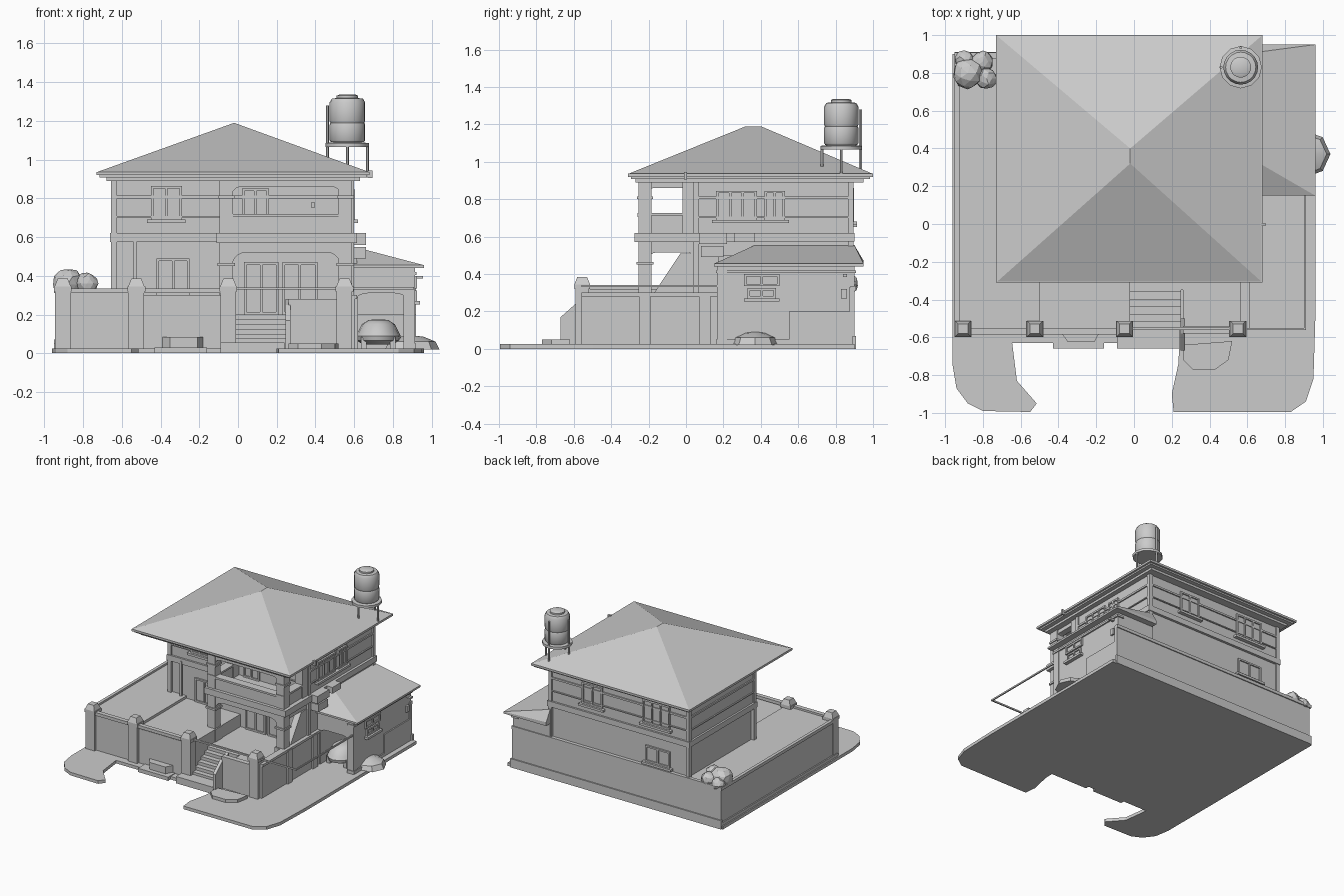
import bpy, bmesh, math, random
from mathutils import Vector

if "Cube" in bpy.data.objects:
    bpy.data.objects.remove(bpy.data.objects["Cube"])
random.seed(4)


def mesh(name, verts, faces):
    me = bpy.data.meshes.new(name)
    me.from_pydata(verts, [], faces)
    bm = bmesh.new()
    bm.from_mesh(me)
    bmesh.ops.recalc_face_normals(bm, faces=bm.faces)
    bm.to_mesh(me)
    bm.free()
    ob = bpy.data.objects.new(name, me)
    bpy.context.collection.objects.link(ob)
    return ob


def prism(name, pts, axis, a, b):
    """Extrude a 2D outline along an axis between a and b."""
    put = {'x': lambda p, t: (t, p[0], p[1]), 'y': lambda p, t: (p[0], t, p[1]),
           'z': lambda p, t: (p[0], p[1], t)}[axis]
    n = len(pts)
    v = [put(p, a) for p in pts] + [put(p, b) for p in pts]
    f = [tuple(range(n)), tuple(range(2 * n - 1, n - 1, -1))]
    f += [(i, (i + 1) % n, n + (i + 1) % n, n + i) for i in range(n)]
    return mesh(name, v, f)


def box(name, x0, x1, y0, y1, z0, z1):
    return prism(name, [(x0, y0), (x1, y0), (x1, y1), (x0, y1)], 'z', z0, z1)


def lathe(name, prof, x, y, n=20, sy=1.0):
    v, f = [], []
    for r, z in prof:
        for i in range(n):
            t = 2 * math.pi * i / n
            v.append((x + r * math.cos(t), y + sy * r * math.sin(t), z))
    for j in range(len(prof) - 1):
        f += [(j*n + i, j*n + (i+1) % n, (j+1)*n + (i+1) % n, (j+1)*n + i) for i in range(n)]
    f += [tuple(range(n)), tuple(range((len(prof)-1)*n, len(prof)*n))]
    ob = mesh(name, v, f)
    bpy.context.view_layer.objects.active = ob
    bpy.ops.object.select_all(action='DESELECT')
    ob.select_set(True)
    bpy.ops.object.shade_smooth_by_angle(angle=math.radians(35))
    return ob


def wall_box(name, axis, at, out, u0, u1, z0, z1):
    """Box fixed to a wall facing along axis, standing out by a signed depth."""
    lo, hi = sorted((at - out * 0.2, at + out))
    if axis == 'y':
        return box(name, u0, u1, lo, hi, z0, z1)
    return box(name, lo, hi, u0, u1, z0, z1)


def window(name, axis, at, s, u0, u1, z0, z1, panes=2, sill=True):
    t = 0.013
    wall_box(name + "_glass", axis, at, s * .004, u0, u1, z0, z1)
    wall_box(name + "_head", axis, at, s * .014, u0, u1, z1 - t, z1)
    wall_box(name + "_foot", axis, at, s * .014, u0, u1, z0, z0 + t)
    for i in range(panes + 1):
        c = u0 + t / 2 + (u1 - u0 - t) * i / panes
        wall_box(name + "_bar", axis, at, s * .014, c - t/2, c + t/2, z0 + t, z1 - t)
    if sill:
        wall_box(name + "_sill", axis, at, s * .03, u0 - .02, u1 + .02, z0 - .018, z0)


def arch(name, axis, u0, u1, zb, zi, zt, r, a, b):
    """Lintel whose underside has rounded corners."""
    pts = [(u0, zt), (u0, zb)]
    for i in range(6):
        t = math.pi / 2 * i / 5
        pts.append((u0 + r - r * math.cos(t), zb + (zi - zb) * math.sin(t)))
    pts += [(u0 + u1 - p[0], p[1]) for p in reversed(pts)]
    return prism(name, pts, axis, a, b)


# Ground slab with the two rounded front lobes
prism("ground_slab", [(-.96, .9), (-.96, -.75), (-.94, -.87), (-.88, -.95), (-.8, -.99),
      (-.55, -.995), (-.515, -.95), (-.62, -.83), (-.645, -.63), (.24, -.63), (.235, -.74),
      (.2, -.9), (.21, -.995), (.83, -.995), (.91, -.94), (.95, -.82), (.96, -.5), (.96, .9)],
      'z', 0, .025)

# Raised terraces and porch floor
box("left_terrace", -.94, -.5, -.57, .9, .01, .32)
box("middle_terrace", -.5, -.02, -.57, .1, .01, .30)
box("house_podium", -.5, .92, .55, .9, .01, .2)
box("back_wall", -.94, .92, .875, .9, .02, .33)
box("porch_floor", -.03, .6, -.35, .3, .01, .2)
box("porch_side_floor", .26, .59, -.56, -.35, .01, .2)
box("porch_front_wall", .26, .58, -.58, -.54, .02, .28)
box("porch_right_wall", .57, .605, -.56, .17, .02, .29)
box("porch_right_coping", .56, .615, -.56, .17, .28, .30)
for y in (-.22, .1):
    box("side_pilaster", .6, .62, y - .03, y + .03, .02, .29)
box("left_coping", -.95, -.925, -.58, .9, .31, .335)
box("back_coping", -.95, .92, .88, .908, .31, .335)
box("front_coping", -.93, -.05, -.585, -.55, .31, .335)
box("back_plinth", -.95, .93, .89, .91, .0, .07)
box("left_plinth", -.95, -.93, -.57, .9, .0, .05)

# Fence pillars with capped tops
for x in (-.905, -.525, -.05, .55):
    h = .04
    box("pillar", x - h, x + h, -.59, -.52, 0, .34)
    box("pillar_cap", x - h - .006, x + h + .006, -.597, -.513, .32, .345)
    v = [(x + a * w, -.555 + b * w, z) for w, z in ((.042, .345), (.026, .385))
         for a, b in ((-1, -1), (1, -1), (1, 1), (-1, 1))]
    mesh("pillar_top", v, [(0, 1, 2, 3), (4, 5, 6, 7)] +
         [(i, (i+1) % 4, 4 + (i+1) % 4, 4 + i) for i in range(4)])

# Gate rail to the right
box("gate_rail_front", .58, .91, -.56, -.55, .33, .342)
box("gate_rail_side", .9, .91, -.56, .18, .33, .342)
box("front_rail", -.05, .58, -.56, -.545, .328, .34)

# Entrance stairs, landing, sloped cheek wall
box("landing", -.09, .24, -.66, -.55, 0, .055)
for i in range(6):
    box("step", -.02, .25, -.56 + .04 * i, -.34, .02, .075 + .025 * i)
prism("stair_cheek", [(-.67, .02), (-.67, .17), (-.58, .25), (-.5, .28), (-.5, .02)], 'x', .245, .27)
box("planter_base", -.43, -.16, -.66, -.56, 0, .03)
prism("planter", [(-.39, -.57), (-.35, -.625), (-.21, -.625), (-.18, -.57)], 'z', .03, .085)
prism("garden_stone", [(.26, -.64), (.26, -.72), (.31, -.77), (.43, -.77), (.5, -.72), (.52, -.62)],
      'z', .02, .05)

# Main house body
box("lower_storey", -.63, .59, .06, .88, .2, .58)
box("upper_storey", -.645, .59, .05, .885, .6, .91)
box("floor_band", -.66, .61, .035, .9, .575, .62)
box("upper_trim", -.655, .6, .04, .895, .8, .815)
box("lower_trim", -.655, .6, .04, .895, .7, .708)
for x in (-.64, .585):
    for y in (.055, .88):
        box("corner_post", x - .015, x + .015, y - .015, y + .015, .3, .91)
box("drain_pipe", -.54, -.525, .03, .045, .3, .6)

# Porch and balcony: columns, arched lintels, parapets
box("balcony_floor", -.11, .615, -.275, .06, .57, .62)
for x in (-.06, .555):
    box("lower_column", x - .035, x + .035, -.255, -.185, .19, .58)
    box("column_capital", x - .045, x + .045, -.265, -.175, .45, .465)
    box("column_base", x - .045, x + .045, -.265, -.175, .19, .3)
    box("upper_column", x - .035, x + .035, -.255, -.185, .6, .91)
    box("column_ring", x - .043, x + .043, -.263, -.177, .8, .815)
    arch("lower_side_arch", 'x', -.2, .05, .47, .515, .58, .04, x - .025, x + .025)
    arch("upper_side_arch", 'x', -.2, .05, .83, .86, .91, .03, x - .025, x + .025)
    box("side_parapet", x - .025, x + .025, -.25, .06, .6, .715)
    box("side_parapet_cap", x - .035, x + .035, -.26, .06, .712, .727)
    box("wall_pilaster", x - .035, x + .035, -.02, .06, .6, .91)
arch("lower_front_arch", 'y', -.03, .53, .45, .52, .58, .07, -.25, -.2)
arch("upper_front_arch", 'y', -.03, .53, .82, .86, .91, .05, -.25, -.2)
box("front_parapet", -.08, .58, -.25, -.205, .6, .705)
box("front_parapet_cap", -.09, .59, -.26, -.195, .705, .72)
prism("sloped_buttress", [(-.19, .2), (-.19, .27), (-.03, .51), (.06, .51), (.06, .2)], 'x', .535, .585)

# Doors and windows
window("front_door_left", 'y', .06, -1, .03, .21, .2, .47, 2, False)
window("front_door_right", 'y', .06, -1, .23, .41, .2, .47, 2, False)
window("terrace_door", 'y', .06, -1, -.42, -.25, .3, .49, 2, False)
window("upper_front_window", 'y', .05, -1, -.45, -.29, .69, .865)
window("balcony_door", 'y', .05, -1, .02, .16, .62, .85, 2, False)
box("wall_lamp", .38, .395, .025, .05, .75, .78)
window("right_window_wide", 'x', .59, 1, .16, .38, .69, .845, 3)
window("right_window_small", 'x', .59, 1, .42, .53, .69, .845, 2)
window("back_window_a", 'y', .885, 1, .12, .3, .68, .85)
window("back_window_b", 'y', .885, 1, -.48, -.24, .67, .86, 3)
window("back_window_low", 'y', .88, 1, -.48, -.26, .36, .49)
for y0, y1, z0, z1 in ((.07, .22, .56, .62), (.26, .37, .57, .62), (.08, .2, .49, .55)):
    box("wall_unit", .58, .66, y0, y1, z0, z1)

# Main hip roof
box("soffit_lower", -.68, .63, -.27, .95, .89, .912)
box("soffit", -.715, .665, -.295, .985, .908, .93)
box("roof_edge", -.73, .68, -.31, 1, .92, .937)
mesh("main_roof", [(-.73, -.31, .935), (.68, -.31, .935), (.68, 1, .935), (-.73, 1, .935),
     (-.02, .32, 1.19), (-.02, .4, 1.19)],
     [(0, 1, 4), (1, 2, 5, 4), (2, 3, 5), (3, 0, 4, 5), (3, 2, 1, 0)])
box("gutter", .67, .695, -.01, .005, .905, .945)

# Garage annex with open front
box("garage_right_wall", .87, .91, .17, .9, .02, .46)
box("garage_back_wall", .58, .91, .86, .9, .02, .46)
box("garage_left_wall", .58, .615, .17, .88, .02, .5)
box("garage_pier", .855, .915, .165, .22, .02, .45)
arch("garage_lintel", 'y', .6, .88, .26, .31, .46, .07, .17, .21)
box("garage_trim", .86, .922, .16, .91, .405, .42)
box("garage_plinth", .86, .92, .16, .91, .02, .05)
window("garage_window_top", 'x', .91, 1, .31, .5, .335, .4, 2, False)
window("garage_window_low", 'x', .91, 1, .33, .48, .27, .325, 2)
box("wall_spout", .9, .955, .84, .86, .385, .4)
box("wall_hook", .9, .925, .83, .86, .27, .32)
lathe("shrub", [(.14, .02), (.12, .06), (.06, .085), (.02, .09)], .9, .37, 8, .9).scale = (1, 1, 1)

# Annex roof with a hip at the front
mesh("garage_roof", [(.58, .15, .44), (.96, .15, .44), (.96, .95, .44), (.58, .95, .44),
     (.58, .15, .455), (.96, .15, .455), (.96, .95, .455), (.58, .95, .47),
     (.58, .37, .555), (.58, .9, .555)],
     [(0, 1, 2, 3), (0, 1, 5, 4), (1, 2, 6, 5), (2, 3, 7, 6), (4, 5, 8),
      (5, 6, 9, 8), (6, 7, 9), (0, 4, 8, 9, 7, 3)])

# Small car parked in the garage
lathe("car_body", [(.08, .045), (.11, .065), (.115, .09), (.105, .11), (.085, .15), (.05, .172),
      (.01, .175)], .725, .33, 16, 1.4)
for x in (.65, .8):
    for y in (.25, .41):
        box("wheel", x - .014, x + .014, y - .03, y + .03, .025, .085)

# Water tank on its stand
TX, TY = .565, .83
lathe("tank", [(.085, 1.09), (.092, 1.1), (.092, 1.18), (.088, 1.19), (.092, 1.2), (.092, 1.295),
      (.08, 1.315), (.055, 1.318), (.055, 1.33), (.04, 1.337)], TX, TY, 20)
lathe("tank_platform", [(.112, 1.065), (.112, 1.085), (.07, 1.09)], TX, TY, 12)
for i, top in enumerate((1.08, 1.28, 1.28, 1.08)):
    t = math.pi / 2 * i
    lathe("stand_post", [(.008, .93), (.008, top)], TX + .103 * math.cos(t), TY + .103 * math.sin(t), 6)

# Faceted rocks on the back left corner of the terrace
for x, y, z, r in ((-.88, .8, .355, .085), (-.78, .77, .36, .06), (-.8, .86, .35, .06), (-.9, .87, .34, .05)):
    bm = bmesh.new()
    bmesh.ops.create_icosphere(bm, subdivisions=2, radius=r)
    for v in bm.verts:
        v.co *= random.uniform(.88, 1.05)
        v.co += Vector((x, y, z))
        v.co.x = max(v.co.x, -.955)
    me = bpy.data.meshes.new("rock")
    bm.to_mesh(me)
    bm.free()
    bpy.context.collection.objects.link(bpy.data.objects.new("rock", me))
